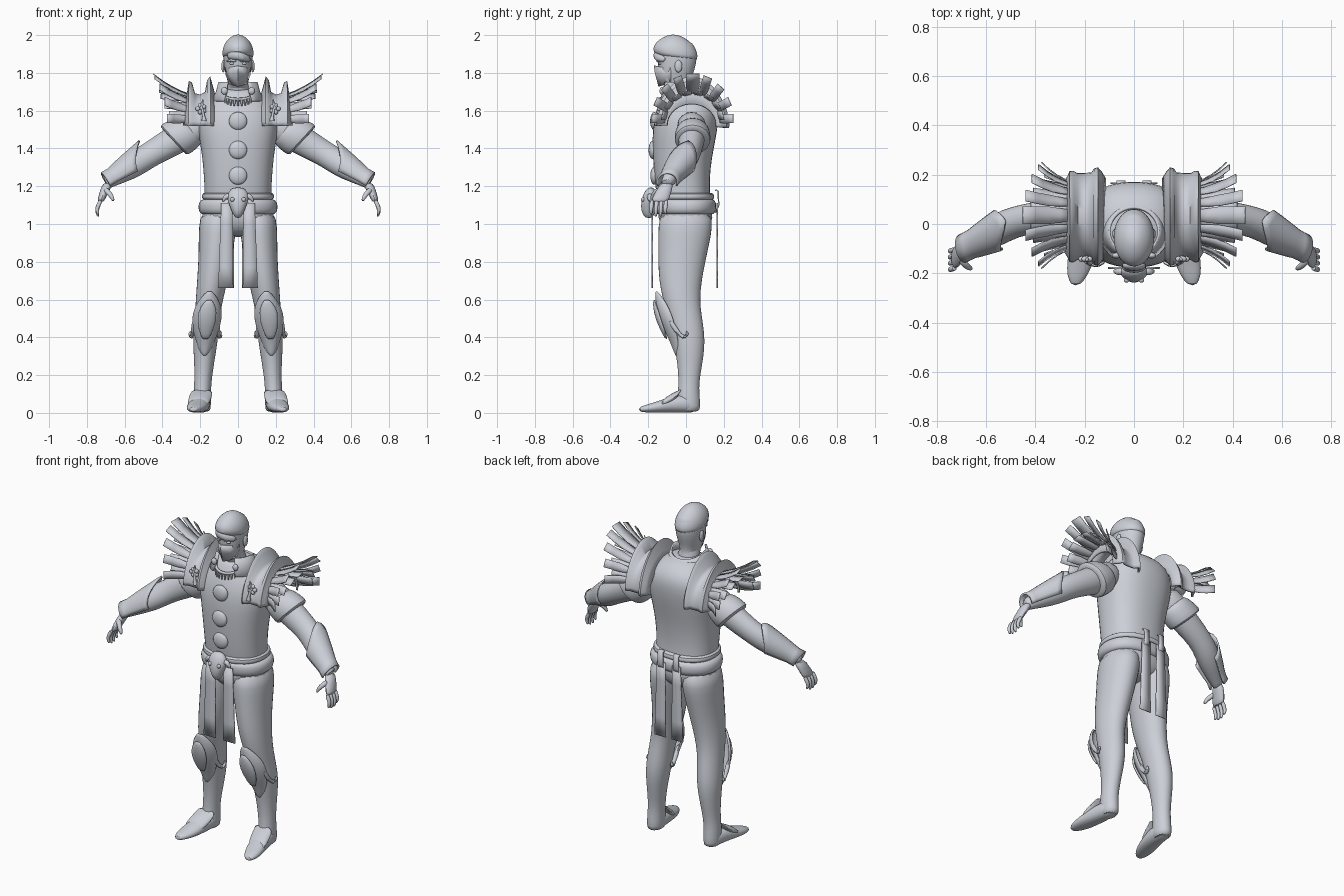
import bpy, bmesh, math
from mathutils import Vector

mat = bpy.data.materials.new("stone_grey")
mat.diffuse_color = (0.60, 0.63, 0.68, 1)
X, Y, Z = Vector((1, 0, 0)), Vector((0, 1, 0)), Vector((0, 0, 1))


def finish(name, bm, mirror=False, sub=0, solid=0, angle=50):
    bmesh.ops.recalc_face_normals(bm, faces=bm.faces[:])
    me = bpy.data.meshes.new(name)
    bm.to_mesh(me)
    bm.free()
    me.materials.append(mat)
    me.shade_smooth()
    me.set_sharp_from_angle(angle=math.radians(angle))
    ob = bpy.data.objects.new(name, me)
    bpy.context.collection.objects.link(ob)
    if mirror:
        ob.modifiers.new("mirror", 'MIRROR')
    if solid:
        m = ob.modifiers.new("thickness", 'SOLIDIFY')
        m.thickness, m.offset = solid, 0
    if sub:
        m = ob.modifiers.new("smooth", 'SUBSURF')
        m.levels = m.render_levels = sub
    return ob


def grid(name, rows, closed=False, caps=False, **kw):
    """Skin a list of point rows."""
    bm = bmesh.new()
    vs = [[bm.verts.new(p) for p in r] for r in rows]
    n = len(vs[0])
    for a, b in zip(vs, vs[1:]):
        for i in range(n if closed else n - 1):
            j = (i + 1) % n
            bm.faces.new((a[i], a[j], b[j], b[i]))
    if caps:
        bm.faces.new(vs[0])
        bm.faces.new(vs[-1])
    return finish(name, bm, **kw)


def loft(name, rings, u=X, v=Y, n=16, p=2.0, caps=True, sub=1, **kw):
    """Skin superellipse rings (x, y, z, ru, rv) lying along u and v."""
    u, v, rows = Vector(u), Vector(v), []
    for x, y, z, ru, rv in rings:
        row = []
        for i in range(n):
            c, s = math.cos(math.tau * i / n), math.sin(math.tau * i / n)
            f = (abs(c) ** p + abs(s) ** p) ** (-1 / p)
            row.append(Vector((x, y, z)) + u * (ru * c * f) + v * (rv * s * f))
        rows.append(row)
    return grid(name, rows, closed=True, caps=caps, sub=sub, **kw)


def fb(z, cx, rx, front, back):
    return (cx, (front + back) / 2, z, rx, (back - front) / 2)


def ball(name, c, r, mirror=False, seg=16):
    bm = bmesh.new()
    bmesh.ops.create_uvsphere(bm, u_segments=seg, v_segments=seg // 2 + 2, radius=1)
    for w in bm.verts:
        w.co = Vector([c[i] + w.co[i] * r[i] for i in range(3)])
    return finish(name, bm, mirror)


def tube(name, pts, radii, n=8, **kw):
    """Round tapered tube along a path."""
    rows = []
    pts = [Vector(q) for q in pts]
    for i, q in enumerate(pts):
        t = (pts[min(i + 1, len(pts) - 1)] - pts[max(i - 1, 0)]).normalized()
        a = t.cross(Y if abs(t.y) < 0.8 else X).normalized()
        b = t.cross(a)
        rows.append([q + radii[i] * (a * math.cos(math.tau * k / n) + b * math.sin(math.tau * k / n))
                     for k in range(n)])
    return grid(name, rows, closed=True, caps=True, **kw)


# Torso and pelvis
loft("torso", [fb(1.05, 0, .175, -.14, .13), fb(1.15, 0, .178, -.155, .13), fb(1.2, 0, .178, -.163, .125),
               fb(1.3, 0, .184, -.172, .13), fb(1.4, 0, .196, -.178, .147), fb(1.5, 0, .214, -.178, .167),
               fb(1.58, 0, .212, -.162, .175), fb(1.64, 0, .185, -.135, .165), fb(1.69, 0, .13, -.11, .12),
               fb(1.72, 0, .08, -.09, .06)], n=24, p=2.4)
loft("pelvis", [fb(1.12, 0, .19, -.15, .14), fb(1.03, 0, .2, -.15, .145), fb(.97, 0, .15, -.125, .12),
                fb(.93, 0, .05, -.07, .07)], n=24, p=2.3)

# Head, hair and face
loft("head", [fb(1.66, 0, .07, -.09, .05), fb(1.73, 0, .058, -.09, .033), fb(1.74, 0, .05, -.13, .03),
              fb(1.775, 0, .062, -.142, .032), fb(1.82, 0, .073, -.148, .047), fb(1.86, 0, .077, -.15, .057),
              fb(1.9, 0, .078, -.155, .058), fb(1.94, 0, .073, -.15, .05), fb(1.975, 0, .05, -.12, .02)], n=20)
loft("hair", [fb(1.872, 0, .081, -.15, .06), fb(1.9, 0, .085, -.178, .064), fb(1.935, 0, .081, -.172, .058),
              fb(1.97, 0, .063, -.14, .03), fb(1.993, 0, .035, -.1, -.01), fb(2.002, 0, .012, -.07, -.04)],
     v=(0, 1, -.12), n=20)
loft("hair_fringe", [(-.06, -.125, 1.89, .02, .02), (-.02, -.155, 1.9, .03, .02), (.03, -.155, 1.885, .025, .02),
                     (.07, -.11, 1.87, .012, .012)], u=Z, v=Y, n=10)
grid("face_mask", [[(-.066, -.08, 1.83), (-.04, -.13, 1.83), (0, -.168, 1.838), (.04, -.13, 1.83), (.066, -.08, 1.83)],
                   [(-.063, -.08, 1.79), (-.038, -.13, 1.79), (0, -.162, 1.8), (.038, -.13, 1.79), (.063, -.08, 1.79)],
                   [(-.045, -.08, 1.745), (-.026, -.12, 1.735), (0, -.143, 1.728), (.026, -.12, 1.735), (.045, -.08, 1.745)]],
     solid=.006, angle=35)
ball("ear", (.078, -.04, 1.835), (.01, .02, .033), True, 12)
ball("eye", (.032, -.138, 1.85), (.014, .008, .007), True, 10)
tube("eyebrow", [(.012, -.152, 1.862), (.035, -.143, 1.868), (.058, -.12, 1.862)], [.006, .007, .004], mirror=True)

# Standing collar, open at the front, with bosses and a toothed necklace
collar = []
for z, rx, ry in ((1.65, .14, .125), (1.70, .112, .105), (1.75, .1, .095)):
    collar.append([(rx * math.sin(a), -.03 - ry * math.cos(a), z - .035 * max(0, -math.cos(a)) * (z > 1.7))
                   for a in [math.radians(32 + 296 * i / 24) for i in range(25)]])
grid("collar", collar, solid=.01)
ball("collar_boss", (.072, -.128, 1.705), (.018, .012, .02), True, 12)
arc = [math.radians(-75 + 150 * i / 10) for i in range(11)]
tube("necklace", [(.078 * math.sin(a), -.085 - .06 * math.cos(a), 1.685 - .025 * math.cos(a)) for a in arc], [.008] * 11)
for a in arc[1:-1]:
    x, y, z = .076 * math.sin(a), -.092 - .06 * math.cos(a), 1.68 - .025 * math.cos(a)
    tube("necklace_tooth", [(x, y, z), (x, y - .006, z - .03)], [.008, .004], n=6)

# Domed chest studs
for z, y in ((1.545, -.168), (1.392, -.176), (1.256, -.167)):
    ball("chest_stud", (0, y, z), (.048, .022, .048), seg=24)

# Belts, buckle and hanging cloths
loft("upper_belt", [fb(1.125, 0, .186, -.168, .145), fb(1.135, 0, .193, -.174, .152), fb(1.16, 0, .192, -.174, .15),
                    fb(1.17, 0, .178, -.16, .13)], n=24, p=2.3)
loft("waist_sash", [fb(1.045, 0, .19, -.15, .14), fb(1.06, 0, .207, -.165, .157), fb(1.1, 0, .213, -.172, .163),
                    fb(1.125, 0, .2, -.168, .155), fb(1.135, 0, .185, -.155, .14)], n=24, p=2.3)
loft("skull_buckle", [(0, -.185, 1.195, .025, .015), (0, -.19, 1.17, .055, .032), (0, -.195, 1.13, .06, .042),
                      (0, -.2, 1.09, .042, .04), (0, -.2, 1.055, .03, .034), (0, -.195, 1.03, .012, .018)], n=14)
tube("buckle_horn", [(.04, -.19, 1.15), (.07, -.195, 1.145), (.082, -.19, 1.115)], [.02, .015, .006], mirror=True, sub=1)
ball("buckle_eye", (.03, -.228, 1.13), (.012, .01, .012), True, 10)
for name, y, lo, hi in (("front_cloth", -.178, .025, .105), ("back_cloth", .165, .02, .095)):
    grid(name, [[(lo + (hi - lo) * s + (.004 - .02 * s) * t, y, .66 + .45 * t) for s in (0, .5, 1)]
                for t in (0, .25, .5, .75, 1)], mirror=True, solid=.007)
grid("back_cloth_loop", [[(x, .155 + d, z) for x in (.035, .07)]
                         for d, z in ((0, 1.18), (.015, 1.175), (.018, 1.1), (0, 1.06))], mirror=True, solid=.008)

# Legs and feet
loft("leg", [fb(1.08, .1, .098, -.14, .14), fb(.98, .108, .102, -.15, .143), fb(.9, .114, .096, -.15, .127),
             fb(.8, .123, .089, -.15, .105), fb(.7, .136, .082, -.145, .085), fb(.6, .151, .074, -.125, .075),
             fb(.52, .162, .067, -.1, .084), fb(.42, .17, .068, -.075, .1), fb(.34, .175, .063, -.06, .1),
             fb(.25, .18, .052, -.045, .086), fb(.16, .186, .046, -.04, .07), fb(.1, .19, .047, -.045, .072),
             fb(.03, .19, .048, -.05, .078), fb(.003, .19, .042, -.045, .07)], mirror=True)
loft("foot", [(.19, .06, .04, .038, .038), (.193, 0, .05, .05, .05), (.203, -.08, .045, .055, .044),
              (.217, -.15, .031, .056, .03), (.23, -.21, .023, .042, .021), (.237, -.25, .018, .018, .012)],
     u=X, v=Z, mirror=True, p=2.3)
loft("instep_guard", [(.19, -.03, .115, .056, .012), (.195, -.035, .1, .06, .03), (.203, -.085, .068, .061, .046),
                      (.215, -.13, .05, .054, .033), (.218, -.133, .045, .04, .02)], u=X, v=(0, .45, .9), mirror=True)


# Knee guards: domed pointed shield, raised boss and side curls
def shield(name, rows, wrap, lift):
    out = []
    for z, w, y, cx in rows:
        out.append([(cx + w * math.sin(s * 1.45), y - lift + wrap * w * (1 - math.cos(s * 1.45)), z)
                    for s in [i / 5 for i in range(-5, 6)]])
    grid(name, out, mirror=True, solid=.012, sub=1)


shield("knee_guard", [(.645, .006, -.158, .15), (.61, .04, -.157, .152), (.56, .07, -.152, .158), (.5, .078, -.136, .165),
                      (.44, .066, -.11, .17), (.39, .05, -.085, .172), (.345, .032, -.066, .175),
                      (.3, .005, -.05, .177)], 1.0, .0)
shield("knee_boss", [(.6, .008, -.157, .152), (.56, .04, -.157, .158), (.5, .05, -.145, .165), (.44, .036, -.118, .17),
                     (.39, .012, -.092, .172)], .5, .012)
for s in (1, -1):
    tube("knee_curl", [(.17 + s * .06, -.09, .5), (.172 + s * .064, -.05, .43), (.173 + s * .074, -.01, .395),
                       (.173 + s * .084, .008, .41), (.173 + s * .08, .005, .435)],
         [.012, .018, .017, .012, .004], mirror=True, sub=1)

# Arms
AU, AV = (.15, .98, 0), (.5, 0, .86)
loft("arm", [(.16, .03, 1.55, .08, .08), (.25, .03, 1.5, .08, .085), (.33, .03, 1.445, .072, .08),
             (.42, .022, 1.395, .066, .072), (.48, .01, 1.358, .063, .068), (.55, -.02, 1.315, .07, .071),
             (.62, -.06, 1.27, .056, .056), (.68, -.095, 1.228, .035, .036), (.7, -.105, 1.21, .03, .03)],
     u=AU, v=AV, mirror=True)
loft("sleeve_cap", [(.23, .035, 1.51, .075, .075), (.265, .035, 1.49, .09, .098), (.305, .035, 1.465, .096, .106),
                    (.34, .035, 1.443, .097, .11), (.345, .035, 1.44, .08, .09)],
     u=Y, v=(.68, 0, .74), mirror=True, n=20)
# Forearm guard: half shell with a flared point toward the elbow
guard = []
for i in range(8):
    row = []
    for k in range(13):
        a = math.radians(-115 + 230 * k / 12)
        t = i / 7
        t = t + (1 - t) * .38 * abs(math.sin(a / 1.3)) ** 1.3
        c = Vector((.475, .012, 1.36)).lerp(Vector((.695, -.1, 1.222)), t)
        r = .079 + .014 * (1 - t) ** 3 - .036 * t * t + .012 * max(0, t - .85) / .15
        row.append(c + r * (Vector(AU) * math.sin(a) + Vector(AV) * math.cos(a)))
    guard.append(row)
grid("forearm_guard", guard, mirror=True, solid=.01)

# Hands
loft("palm", [(.685, -.098, 1.222, .03, .033), (.705, -.115, 1.18, .026, .043), (.722, -.135, 1.135, .021, .048),
              (.727, -.14, 1.115, .016, .043)], mirror=True, n=12)
for i in range(4):
    y, d = -.104 - .025 * i, (.012, 0, 0, .01)[i]
    tube("finger", [(.724, y, 1.13), (.742, y - .004, 1.095), (.748, y - .006, 1.065 + d), (.738, y - .006, 1.037 + d)],
         [.013, .012, .011, .007], mirror=True, sub=1)
tube("thumb", [(.705, -.14, 1.185), (.685, -.165, 1.165), (.668, -.178, 1.145), (.658, -.182, 1.12)],
     [.018, .015, .013, .007], mirror=True, sub=1)

# Shoulder arches: saddle band with two raised rims
profile = [(.118, .13, 0), (.135, .15, .04), (.148, .155, .095), (.158, .155, .08), (.17, .15, .02), (.2, .15, .005),
           (.232, .148, .015), (.248, .145, .075), (.258, .143, .085), (.265, .135, .03), (.285, .11, 0)]
arch = []
for i in range(25):
    a = math.radians(-92 + 188 * i / 24)
    row = []
    for x, r, bump in profile:
        h = r + bump * max(0, math.cos(a)) ** .7
        row.append((x, .03 + (r + .02 + bump * .2) * math.sin(a), 1.525 + h * math.cos(a)))
    arch.append(row)
grid("shoulder_arch", arch, mirror=True, solid=.012, angle=60)

# Clasp and tassel at the front of each arch
for k in range(5):
    b = math.tau * k / 5
    ball("clasp_petal", (.195 + .018 * math.cos(b), -.142, 1.61 + .018 * math.sin(b)), (.013, .012, .013), True, 10)
tube("clasp_spike", [(.195, -.14, 1.61), (.185, -.15, 1.66)], [.014, .002], mirror=True)
tube("tassel", [(.19, -.148, 1.61), (.182, -.155, 1.57), (.18, -.155, 1.545)], [.006, .008, .014], mirror=True)


# Feather fans sweeping outward from each arch
def feather(a, reach, rad, w, lift):
    s, c = math.sin(a), math.cos(a)
    rows = []
    for t in (0, .25, .5, .75, 1):
        x = .25 + (reach - .25) * t
        r = .135 + (rad - .135) * (.45 * t + .55 * t ** 2.2)
        half = w * (.6 + .4 * min(1, t * 2))
        rows.append([(x, .035 + r * s + k * half * c, 1.55 + lift * t + r * c - k * half * s) for k in (-1, 0, 1)])
    grid("shoulder_feather", rows, mirror=True, solid=.005)


for i in range(9):
    a = math.radians(-88 + 176 * i / 8)
    feather(a, .375 + .075 * math.cos(a) ** 2, .215, .024 + .012 * (i == 4), .03 * math.cos(a))
for i in range(8):
    a = math.radians(-78 + 156 * i / 7)
    feather(a, .35 + .07 * math.cos(a), .165, .024, -.01)
